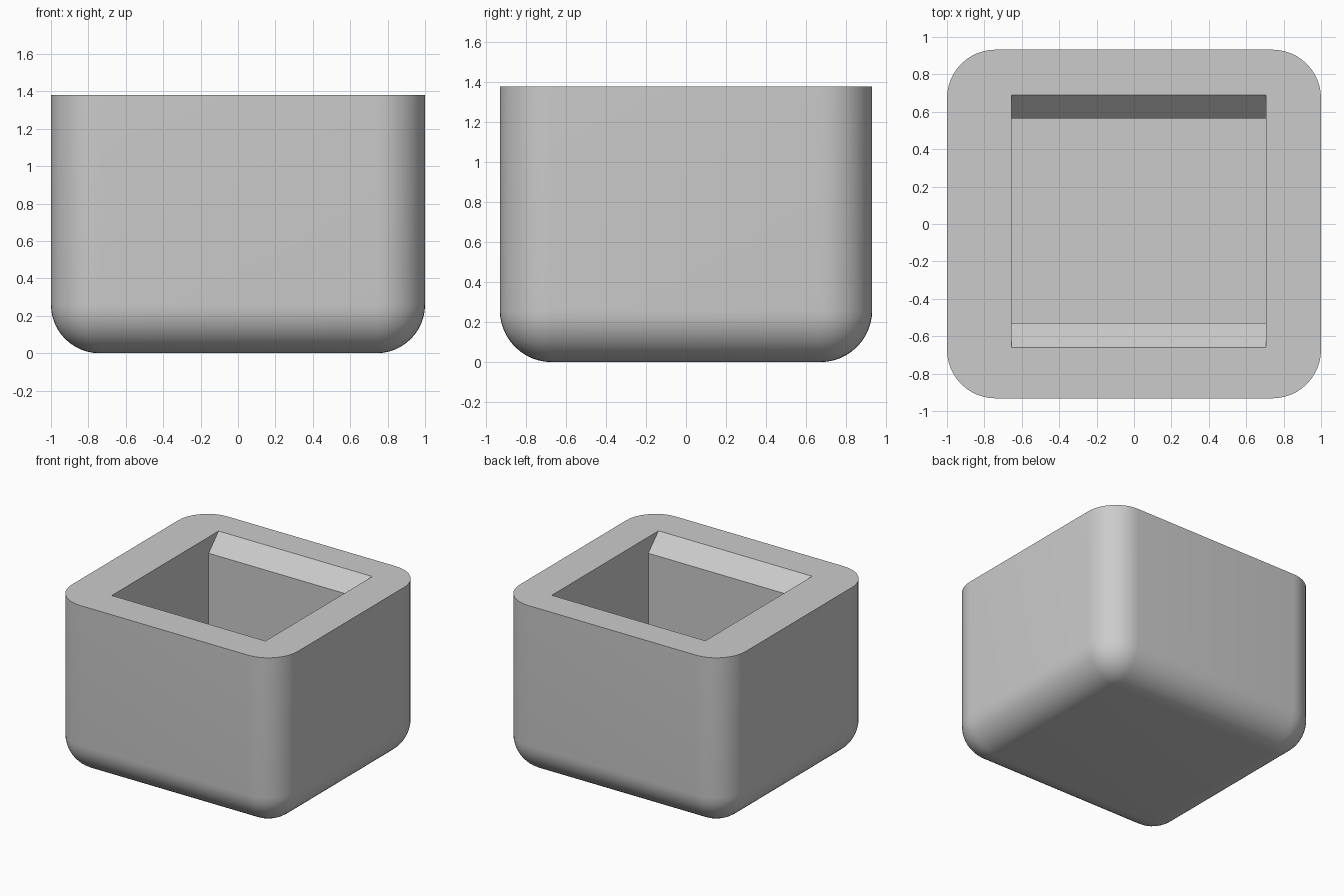
import bpy
import bmesh
from math import radians

if "Cube" in bpy.data.objects:
    bpy.data.objects.remove(bpy.data.objects["Cube"], do_unlink=True)

HALF_X, HALF_Y, TOP = 1.0, 0.932, 1.38
ROUND = 0.26
FLOOR = 0.27

grey = bpy.data.materials.new("plain_grey")
grey.use_nodes = True
grey.diffuse_color = (0.6, 0.6, 0.6, 1)
grey.node_tree.nodes["Principled BSDF"].inputs["Base Color"].default_value = (0.6, 0.6, 0.6, 1)


def make_object(name, bm):
    bmesh.ops.recalc_face_normals(bm, faces=bm.faces)
    mesh = bpy.data.meshes.new(name)
    bm.to_mesh(mesh)
    bm.free()
    mesh.materials.append(grey)
    obj = bpy.data.objects.new(name, mesh)
    bpy.context.collection.objects.link(obj)
    return obj


# Pot body: block rounded everywhere except around the flat rim
bm = bmesh.new()
bmesh.ops.create_cube(bm, size=1)
for v in bm.verts:
    v.co = (v.co.x * 2 * HALF_X, v.co.y * 2 * HALF_Y, (v.co.z + 0.5) * TOP)
edges = [e for e in bm.edges if min(v.co.z for v in e.verts) < 0.01]
bmesh.ops.bevel(bm, geom=edges, offset=ROUND, segments=12, profile=0.5, affect="EDGES")
pot = make_object("pot_body", bm)

# Cavity cutter: side profile (y, z) with sloped lips, swept along x
profile = [(-0.53, FLOOR), (0.565, FLOOR), (0.565, TOP - 0.13),
           (0.69, TOP), (0.69, TOP + 0.2), (-0.66, TOP + 0.2),
           (-0.66, TOP), (-0.53, TOP - 0.13)]
bm = bmesh.new()
face = bm.faces.new([bm.verts.new((-0.655, y, z)) for y, z in profile])
swept = bmesh.ops.extrude_face_region(bm, geom=[face])["geom"]
bmesh.ops.translate(bm, vec=(1.36, 0, 0),
                    verts=[g for g in swept if isinstance(g, bmesh.types.BMVert)])
cutter = make_object("cavity_cutter", bm)

# Hollow the pot
cut = pot.modifiers.new("cavity", "BOOLEAN")
cut.operation = "DIFFERENCE"
cut.solver = "EXACT"
cut.object = cutter
bpy.context.view_layer.objects.active = pot
pot.select_set(True)
bpy.ops.object.modifier_apply(modifier=cut.name)
bpy.data.objects.remove(cutter, do_unlink=True)

# Smooth outer curves, crisp rim and cavity
bpy.ops.object.shade_smooth_by_angle(angle=radians(30))
